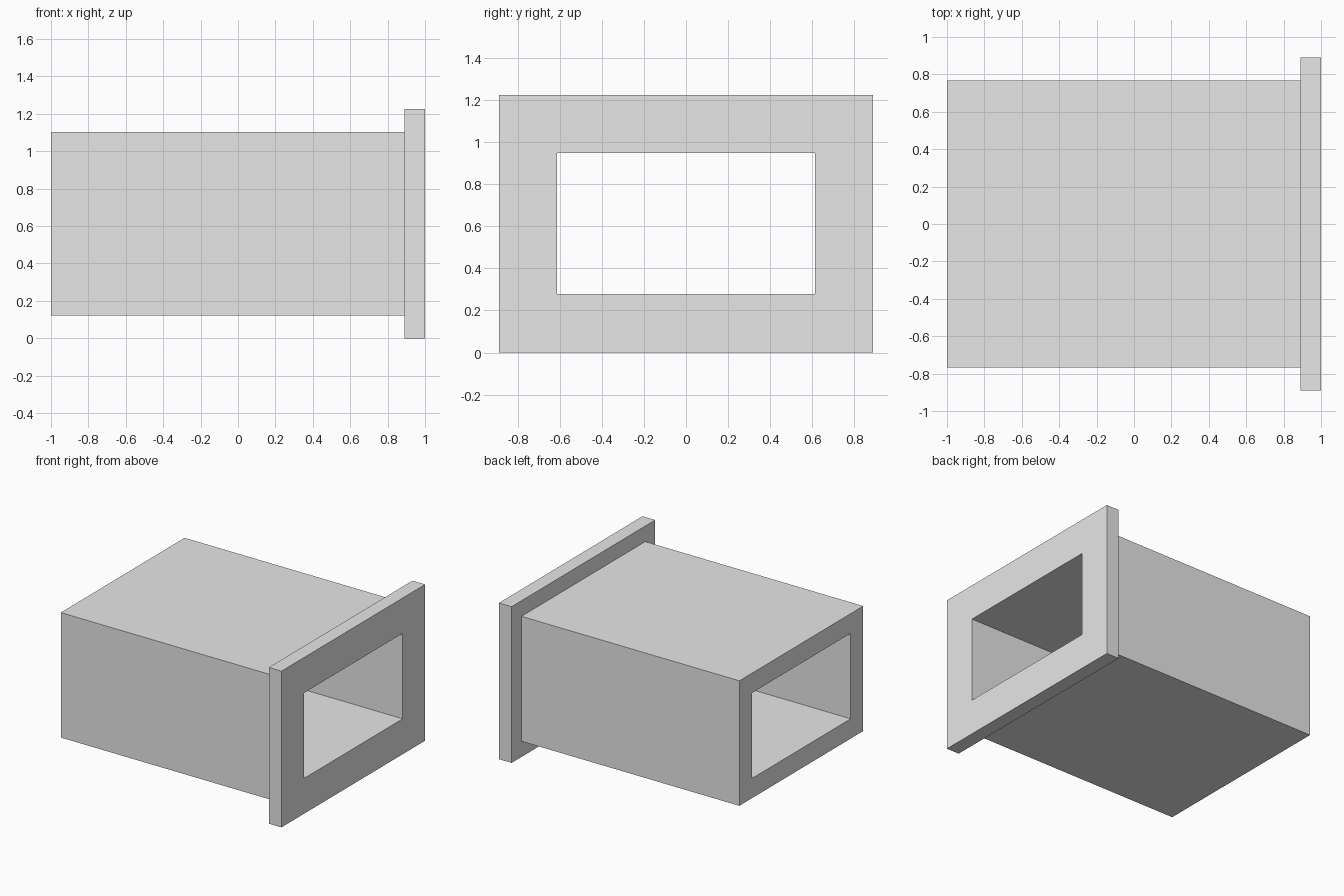
import bpy
import bmesh

cube = bpy.data.objects.get("Cube")
if cube:
    bpy.data.objects.remove(cube, do_unlink=True)

# Plain grey for the whole part
grey = bpy.data.materials.new("plain_grey")
grey.use_nodes = True
colour = (0.8, 0.8, 0.8, 1)
grey.diffuse_color = colour
grey.node_tree.nodes["Principled BSDF"].inputs["Base Color"].default_value = colour

MID_Z = 0.6125
BACK, STEP, FACE = -1.0, 0.89, 1.0

# Half width and half height of each rectangular section
BODY = (0.767, 0.49)
FLANGE = (0.89, 0.6125)
OPENING = (0.612, 0.335)


def section(bm, x, size):
    """Add one rectangular ring of vertices across the duct."""
    w, h = size
    corners = ((-w, -h), (w, -h), (w, h), (-w, h))
    return [bm.verts.new((x, y, MID_Z + z)) for y, z in corners]


# Duct: sections run along the outside, over the flange and back through the bore
bm = bmesh.new()
rings = [section(bm, x, size) for x, size in (
    (BACK, BODY), (STEP, BODY), (STEP, FLANGE),
    (FACE, FLANGE), (FACE, OPENING), (BACK, OPENING))]
for a, b in zip(rings, rings[1:] + rings[:1]):
    for i in range(4):
        j = (i + 1) % 4
        bm.faces.new((a[i], a[j], b[j], b[i]))
bmesh.ops.recalc_face_normals(bm, faces=bm.faces)

mesh = bpy.data.meshes.new("flanged_duct")
bm.to_mesh(mesh)
bm.free()
mesh.materials.append(grey)
duct = bpy.data.objects.new("flanged_duct", mesh)
bpy.context.collection.objects.link(duct)
